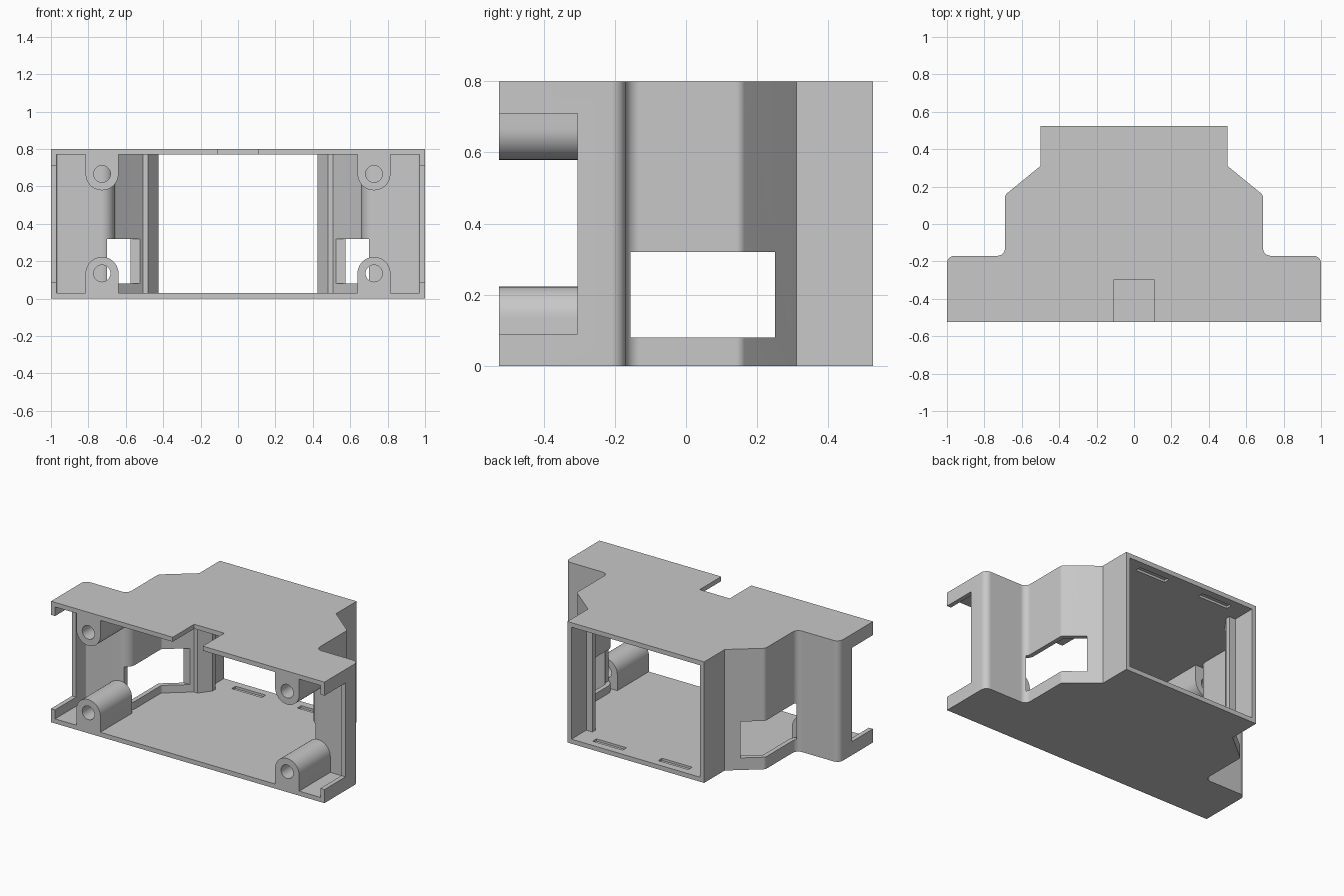
import bpy, bmesh
from math import sin, cos, pi
from mathutils import Vector

cube = bpy.data.objects.get("Cube")
if cube:
    bpy.data.objects.remove(cube, do_unlink=True)

grey = bpy.data.materials.new("plain grey")
grey.use_nodes = True
colour = (0.58, 0.58, 0.58, 1)
grey.diffuse_color = colour
grey.node_tree.nodes["Principled BSDF"].inputs["Base Color"].default_value = colour


def rounded(corners, steps=8):
    """Turn (x, y, radius) corners of an open path into filleted points."""
    out = []
    for i, (x, y, r) in enumerate(corners):
        p = Vector((x, y))
        if r == 0:
            out.append(p)
            continue
        a = (Vector(corners[i - 1][:2]) - p).normalized()
        b = (Vector(corners[i + 1][:2]) - p).normalized()
        half = a.angle(b) / 2
        centre = p + (a + b).normalized() * (r / sin(half))
        reach = r * cos(half) / sin(half)
        start, end = p + a * reach - centre, p + b * reach - centre
        for k in range(steps + 1):
            out.append(centre + start.lerp(end, k / steps).normalized() * r)
    return out


def mirrored(half):
    return half + [Vector((-p.x, p.y)) for p in reversed(half)]


def prism(name, points, low, high, axis="z"):
    """Extrude a closed profile along z (points are x, y) or y (points are x, z)."""
    bm = bmesh.new()

    def place(p, t):
        return (p[0], p[1], t) if axis == "z" else (p[0], t, p[1])
    ends = [[bm.verts.new(place(p, t)) for p in points] for t in (low, high)]
    bm.faces.new(ends[0][::-1])
    bm.faces.new(ends[1])
    n = len(points)
    for i in range(n):
        j = (i + 1) % n
        bm.faces.new((ends[0][i], ends[0][j], ends[1][j], ends[1][i]))
    bm.normal_update()
    if bm.calc_volume(signed=True) < 0:
        bmesh.ops.reverse_faces(bm, faces=bm.faces[:])
    mesh = bpy.data.meshes.new(name)
    bm.to_mesh(mesh)
    bm.free()
    mesh.materials.append(grey)
    obj = bpy.data.objects.new(name, mesh)
    bpy.context.collection.objects.link(obj)
    return obj


def block(name, x0, x1, y0, y1, z0, z1):
    return prism(name, [(x0, y0), (x1, y0), (x1, y1), (x0, y1)], z0, z1)


def activate(obj):
    bpy.ops.object.select_all(action="DESELECT")
    obj.select_set(True)
    bpy.context.view_layer.objects.active = obj


def cut(target, cutter):
    cutter.hide_render = True
    mod = target.modifiers.new("cut", "BOOLEAN")
    mod.operation = "DIFFERENCE"
    mod.solver = "EXACT"
    mod.object = cutter
    activate(target)
    bpy.ops.object.modifier_apply(modifier=mod.name)
    bpy.data.objects.remove(cutter, do_unlink=True)


def finish(obj):
    activate(obj)
    bpy.ops.object.shade_smooth_by_angle(angle=pi / 6)


# Housing: stepped shell, open at front and back
HEIGHT, WALL, FRONT, BACK = 0.8, 0.03, -0.525, 0.525
outer = [(1, FRONT, 0), (1, -0.17, 0.04), (0.69, -0.17, 0.04),
         (0.69, 0.155, 0.03), (0.5, 0.31, 0), (0.5, BACK, 0)]
inner = [(0.97, -0.7, 0), (0.97, -0.2, 0.01), (0.66, -0.2, 0.07),
         (0.66, 0.14, 0.02), (0.47, 0.295, 0), (0.47, 0.7, 0)]
housing = prism("housing", mirrored(rounded(outer)), 0, HEIGHT)
cut(housing, prism("cavity", mirrored(rounded(inner)), WALL, HEIGHT - WALL))

# Notch in the front edge of the top plate
cut(housing, block("notch", -0.11, 0.11, -0.7, -0.3, 0.7, 0.9))

for side in (1, -1):
    # Side window and open end
    cut(housing, block("window", side * 0.4, side * 0.7, -0.21, 0.25, 0.08, 0.32))
    cut(housing, block("end_opening", side * 0.95, side * 1.1, -0.7, -0.305, 0.09, 0.71))
    # Shallow latch slots in the floor and ceiling
    for z0, z1 in ((0.015, 0.1), (0.7, 0.785)):
        cut(housing, block("slot", side * 0.13, side * 0.35, 0.435, 0.475, z0, z1))
finish(housing)

# Screw bosses and inner guide ribs
BX, R, BORE = 0.727, 0.088, 0.045
for side, label in ((1, "left"), (-1, "right")):
    for level, cz, base, up in (("lower", 0.135, 0.02, 1), ("upper", 0.667, 0.78, -1)):
        cx = side * BX
        arc = [(cx + R * cos(pi * k / 20), cz + up * R * sin(pi * k / 20)) for k in range(21)]
        boss = prism(f"{level}_{label}_boss", arc + [(cx - R, base), (cx + R, base)],
                     FRONT, -0.195, "y")
        circle = [(cx + BORE * cos(pi * k / 14), cz + BORE * sin(pi * k / 14))
                  for k in range(28)]
        cut(boss, prism("bore", circle, -0.7, -0.1, "y"))
        finish(boss)
    rib = [(0.515, 0.265), (0.48, 0.265), (0.425, 0.34), (0.425, 0.37), (0.48, 0.37), (0.49, 0.31)]
    prism(f"{label}_guide_rib", [(side * x, y) for x, y in rib], 0.02, 0.78)
